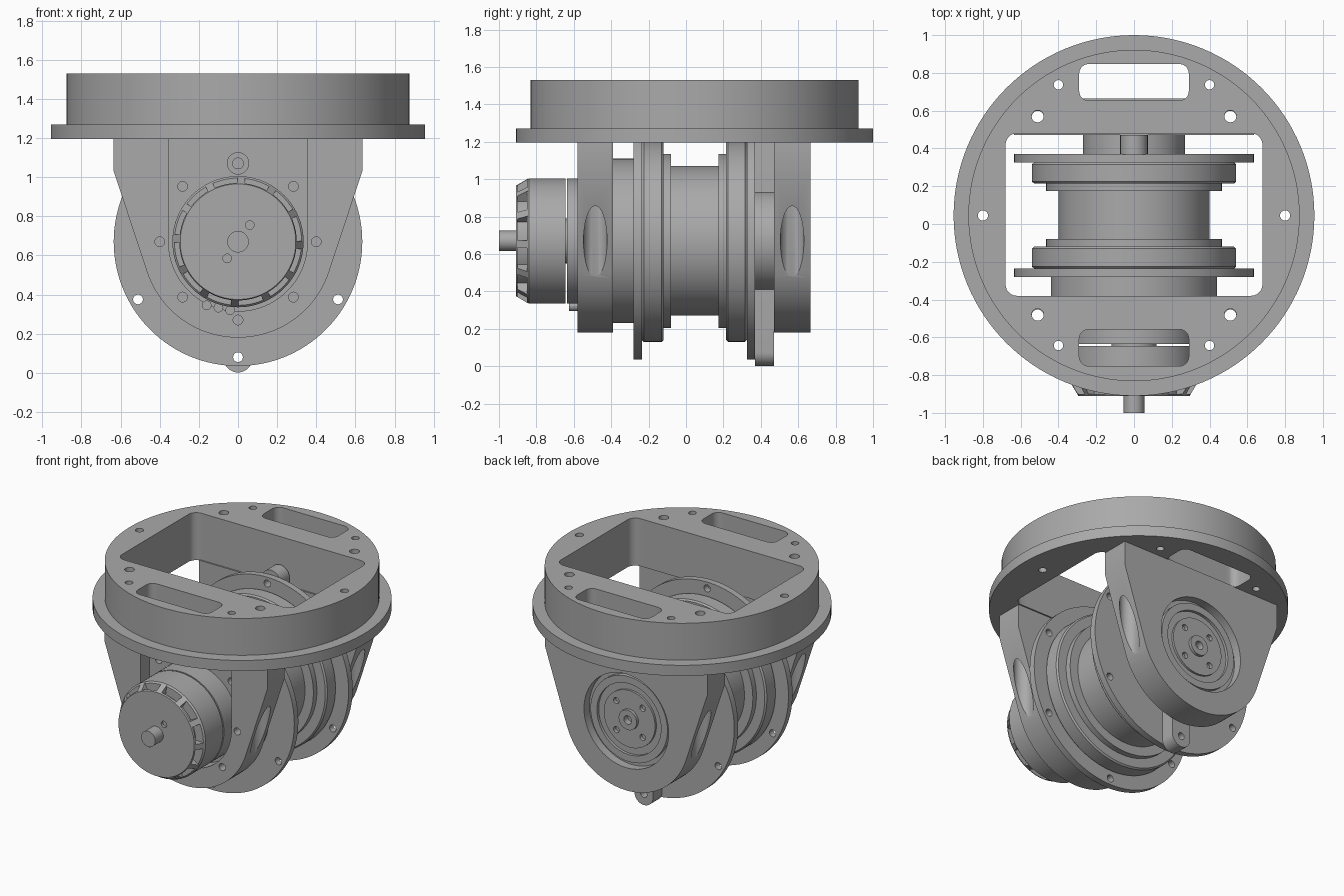
import bpy, bmesh
from math import sin, cos, pi, radians, sqrt, atan2, acos
from mathutils import Vector

if "Cube" in bpy.data.objects:
    bpy.data.objects.remove(bpy.data.objects["Cube"])

grey = bpy.data.materials.new("machined_grey")
grey.use_nodes = True
colour = (0.4, 0.4, 0.4, 1)
grey.diffuse_color = colour
grey.node_tree.nodes["Principled BSDF"].inputs["Base Color"].default_value = colour

AXLE = 0.67      # height of the spool axis
PLATE_Y = 0.045  # centre of the round top plate


def finish(name, bm):
    bmesh.ops.remove_doubles(bm, verts=bm.verts, dist=1e-5)
    bmesh.ops.recalc_face_normals(bm, faces=bm.faces)
    mesh = bpy.data.meshes.new(name)
    bm.to_mesh(mesh)
    bm.free()
    mesh.materials.append(grey)
    obj = bpy.data.objects.new(name, mesh)
    bpy.context.collection.objects.link(obj)
    return obj


def place(axis, u, v, h):
    return Vector((u, h, v)) if axis == 'y' else Vector((u, v, h))


def prism(name, outline, axis, lo, hi):
    """Extrude a closed outline along y or z."""
    bm = bmesh.new()
    face = bm.faces.new([bm.verts.new(place(axis, u, v, lo)) for u, v in outline])
    new = bmesh.ops.extrude_face_region(bm, geom=[face])["geom"]
    move = place(axis, 0, 0, hi - lo)
    bmesh.ops.translate(bm, vec=move, verts=[g for g in new if isinstance(g, bmesh.types.BMVert)])
    return finish(name, bm)


def arc(u, v, r, start, end, n):
    return [(u + r * cos(radians(start + (end - start) * i / n)),
             v + r * sin(radians(start + (end - start) * i / n))) for i in range(n + 1)]


def cyl(name, u, v, r, axis, lo, hi, n=32):
    return prism(name, arc(u, v, r, 0, 360, n)[:-1], axis, lo, hi)


def rounded(u, v, w, h, r):
    pts = []
    for k, (a, b) in enumerate([(1, 1), (-1, 1), (-1, -1), (1, -1)]):
        pts += arc(u + a * (w - r), v + b * (h - r), r, 90 * k, 90 * k + 90, 6)
    return pts


def lathe(name, profile, axis, u, v, n=96):
    """Revolve (radius, height) points that start and end on the axis."""
    bm = bmesh.new()
    rings = []
    for r, h in profile:
        if r == 0:
            rings.append([bm.verts.new(place(axis, u, v, h))] * n)
        else:
            rings.append([bm.verts.new(place(axis, u + r * cos(2 * pi * i / n),
                                             v + r * sin(2 * pi * i / n), h)) for i in range(n)])
    for a, b in zip(rings, rings[1:]):
        for i in range(n):
            j = (i + 1) % n
            bm.faces.new(list(dict.fromkeys([a[i], a[j], b[j], b[i]])))
    return finish(name, bm)


def cut(obj, cutters):
    for c in cutters:
        mod = obj.modifiers.new("cut", 'BOOLEAN')
        mod.object, mod.solver = c, 'EXACT'
    graph = bpy.context.evaluated_depsgraph_get()
    mesh = bpy.data.meshes.new_from_object(obj.evaluated_get(graph))
    obj.modifiers.clear()
    obj.data = mesh
    for c in cutters:
        bpy.data.objects.remove(c)


def bolt_circle(r, count, start=90):
    return [(r * cos(radians(start + 360 * i / count)),
             AXLE + r * sin(radians(start + 360 * i / count))) for i in range(count)]


# Round top plate with window, slots and bolt holes
plate = lathe("top_plate", [(0, 1.195), (0.955, 1.195), (0.955, 1.27), (0.877, 1.27),
                            (0.877, 1.53), (0, 1.53)], 'z', 0, PLATE_Y, 128)
openings = [prism("window", rounded(0, 0.05, 0.68, 0.43, 0.06), 'z', 1, 1.7)]
for y in (0.75, -0.655):
    openings.append(prism("slot", rounded(0, y, 0.29, 0.097, 0.05), 'z', 1, 1.7))
for s in (-1, 1):
    for x, y, r in [(0.8, PLATE_Y, 0.027), (0.51, 0.57, 0.032), (0.51, -0.48, 0.032),
                    (0.4, 0.737, 0.025), (0.4, -0.643, 0.025)]:
        openings.append(cyl("hole", s * x, y, r, 'z', 1, 1.7, 20))
cut(plate, openings)

# Hanging brackets: straight shoulders running tangentially into a round foot
WIDE, SHOULDER, FOOT = 0.635, 1.03, 0.49
reach = sqrt(WIDE ** 2 + (SHOULDER - AXLE) ** 2)
tangent = (atan2(SHOULDER - AXLE, WIDE) - acos(FOOT / reach)) * 180 / pi
outline = [(WIDE, 1.2), (-WIDE, 1.2), (-WIDE, SHOULDER)]
outline += arc(0, AXLE, FOOT, 180 - tangent, 360 + tangent, 48) + [(WIDE, SHOULDER)]


def bracket(name, lo, hi, extra):
    obj = prism(name, outline, 'y', lo, hi)
    mid = (lo + hi) / 2
    for s in (-1, 1):
        # screw clearance scoops the sloping side, a thin hole goes on up
        extra.append(cyl("scoop", s * 0.515, mid, 0.063, 'z', 0, 1.08))
        extra.append(cyl("bolt", s * 0.51, mid, 0.032, 'z', 1.0, 1.3, 20))
    cut(obj, extra)


pocket = [(0.355, 1.3), (-0.355, 1.3)] + arc(0, AXLE, 0.355, 180, 360, 40)
cuts = [prism("pocket", pocket, 'y', -0.7, -0.48)]
for i, (x, z) in enumerate(bolt_circle(0.4, 8)):
    cuts.append(cyl("bolt", x, z, 0.055 if i == 0 else 0.025, 'y', -0.7, -0.42, 20))
bracket("front_bracket", -0.58, -0.39, cuts)
bracket("rear_bracket", 0.47, 0.665, [cyl("bore", 0, AXLE, 0.33, 'y', 0.605, 0.8, 64)])
lathe("pocket_screw", [(0, -0.46), (0.03, -0.46), (0.03, -0.41), (0, -0.41)], 'y', 0, 1.07, 20)

# Bearing cap seated in the rear bracket
cap = lathe("bearing_cap", [(0, 0.595), (0.03, 0.595), (0.03, 0.65), (0.07, 0.65), (0.07, 0.63),
                            (0.2, 0.63), (0.2, 0.615), (0.25, 0.615), (0.25, 0.635),
                            (0.3, 0.635), (0.3, 0.58), (0, 0.58)], 'y', 0, AXLE, 64)
cut(cap, [cyl("hole", x, z, 0.022, 'y', 0.6, 0.7, 16) for x, z in bolt_circle(0.145, 4, 45)])

# Spool: gearbox body, bolted flanges, stepped rims and drum
spool = lathe("spool", [(0, -0.39), (0.44, -0.39), (0.44, -0.28), (0.635, -0.28), (0.635, -0.235),
                        (0.53, -0.235), (0.54, -0.225), (0.54, -0.13), (0.53, -0.12),
                        (0.465, -0.12), (0.465, -0.08), (0.4, -0.08), (0.4, 0.175),
                        (0.465, 0.175), (0.465, 0.215), (0.53, 0.215), (0.54, 0.225),
                        (0.54, 0.315), (0.53, 0.325), (0.635, 0.325), (0.635, 0.37),
                        (0, 0.37)], 'y', 0, AXLE, 128)
cut(spool, [cyl("hole", x, z, 0.025, 'y', -0.5, 0.5, 20) for x, z in bolt_circle(0.59, 6)])

# Crank arm with a hub and two rounded ends
cyl("arm_hub", 0, AXLE, 0.27, 'y', 0.365, 0.475, 64)
tips = arc(0, 1.265, 0.073, 0, 180, 16) + arc(0, 0.075, 0.073, 180, 360, 16)
arm = prism("crank_arm", tips, 'y', 0.368, 0.47)
cut(arm, [cyl("hole", 0, z, 0.025, 'y', 0.3, 0.6, 20) for z in (0.08, 1.26)])

# Motor: mounting base, neck, bell with vented rim, shaft
cyl("motor_base", 0, AXLE, 0.335, 'y', -0.635, -0.47, 64)
cyl("motor_neck", 0, AXLE, 0.12, 'y', -0.66, -0.62)
bell = lathe("motor_bell", [(0, -0.91), (0.295, -0.91), (0.3, -0.9), (0.265, -0.9), (0.265, -0.85),
                            (0.325, -0.85), (0.335, -0.84), (0.335, -0.645), (0, -0.645)],
             'y', 0, AXLE)
cut(bell, [cyl("hole", x, z, 0.022, 'y', -1, -0.89, 16) for x, z in [(0.06, 0.755), (-0.055, 0.585)]])
cyl("motor_shaft", 0, AXLE, 0.055, 'y', -1.0, -0.9)

bm = bmesh.new()
for i in range(12):
    a = radians(30 * i - 3)
    out, side = Vector((cos(a), 0, sin(a))), Vector((-sin(a), 0, cos(a))) * 0.02
    hub = Vector((0, 0, AXLE))
    wedge = [hub + out * r + Vector((0, y, 0))
             for r, y in [(0.26, -0.905), (0.297, -0.905), (0.333, -0.845), (0.26, -0.845)]]
    ends = [[bm.verts.new(p + side * s) for p in wedge] for s in (-1, 1)]
    for end in ends:
        bm.faces.new(end)
    for k in range(4):
        j = (k + 1) % 4
        bm.faces.new([ends[0][k], ends[0][j], ends[1][j], ends[1][k]])
finish("bell_ribs", bm)

# Motor leads under the base
for i in range(3):
    cyl("motor_lead", -0.16 + 0.06 * i, 0.345 - 0.012 * i, 0.025, 'y', -0.625, -0.5, 12)

# Smooth the round surfaces and keep the edges sharp
bpy.ops.object.select_all(action='DESELECT')
for obj in bpy.context.collection.objects:
    if obj.type == 'MESH':
        obj.select_set(True)
        bpy.context.view_layer.objects.active = obj
bpy.ops.object.shade_smooth_by_angle(angle=radians(25))
